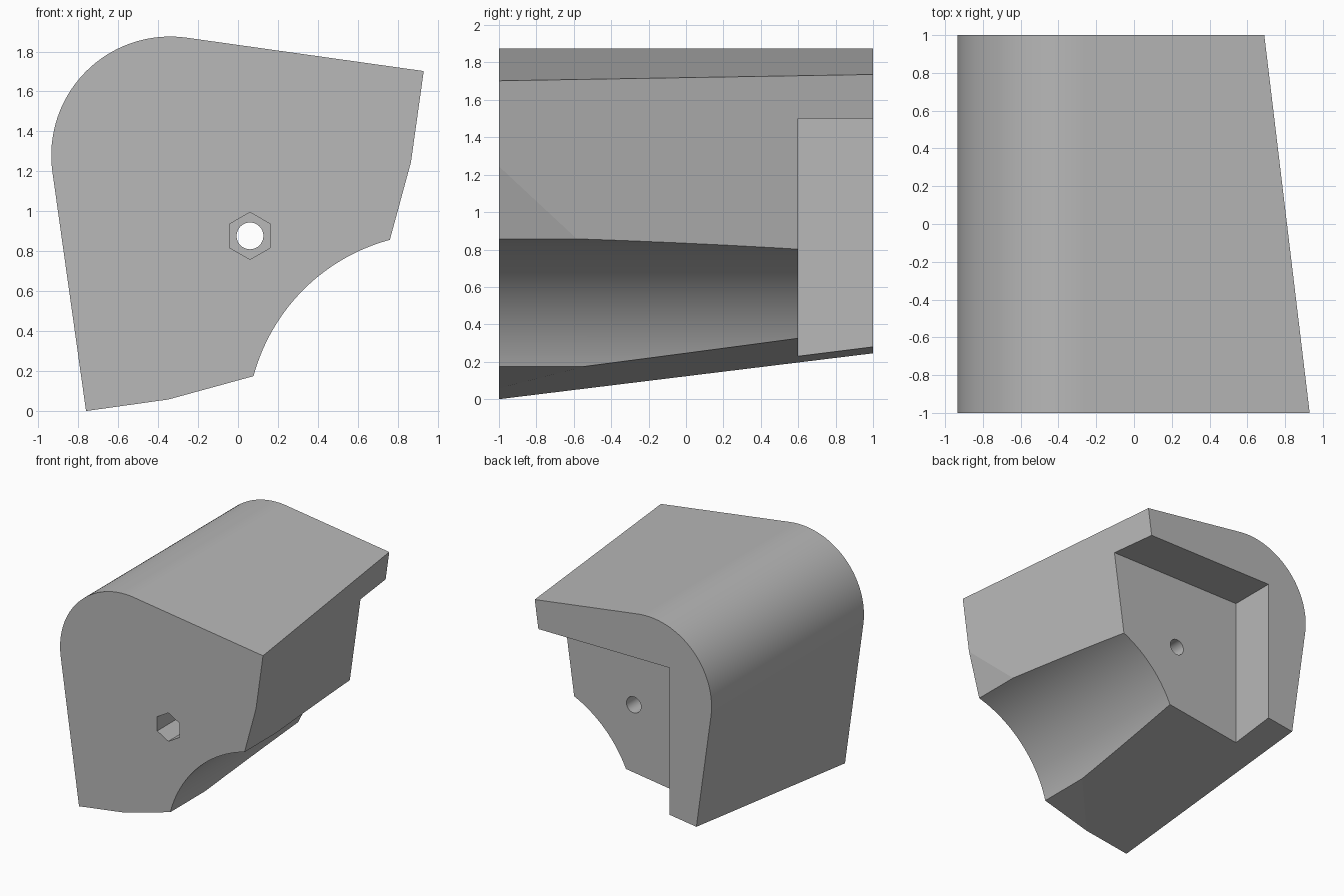
import bpy
import bmesh
from math import radians, cos, sin
from mathutils import Vector, Matrix

cube = bpy.data.objects.get("Cube")
if cube:
    bpy.data.objects.remove(cube, do_unlink=True)

grey = bpy.data.materials.new("light grey")
grey.use_nodes = True
colour = (0.48, 0.48, 0.48, 1)
grey.diffuse_color = colour
grey.node_tree.nodes["Principled BSDF"].inputs["Base Color"].default_value = colour


def arc(cx, cz, r, start, end, steps):
    """Points on a circular arc in the x-z plane."""
    angles = [radians(start + (end - start) * i / steps) for i in range(steps + 1)]
    return [(cx + r * cos(a), cz + r * sin(a)) for a in angles]


def prism(name, profile, y0, y1, planes=()):
    """Extrude an x-z profile along y, then trim it with (point, outward normal) planes."""
    bm = bmesh.new()
    face = bm.faces.new([bm.verts.new((x, y0, z)) for x, z in profile])
    extruded = bmesh.ops.extrude_face_region(bm, geom=[face])["geom"]
    moved = [v for v in extruded if isinstance(v, bmesh.types.BMVert)]
    bmesh.ops.translate(bm, verts=moved, vec=(0, y1 - y0, 0))
    for point, normal in planes:
        cut = bmesh.ops.bisect_plane(bm, geom=bm.verts[:] + bm.edges[:] + bm.faces[:],
                                     plane_co=point, plane_no=normal, clear_outer=True)
        rim = [e for e in cut["geom_cut"] if isinstance(e, bmesh.types.BMEdge)]
        bmesh.ops.edgeloop_fill(bm, edges=rim)
    bmesh.ops.recalc_face_normals(bm, faces=bm.faces[:])
    mesh = bpy.data.meshes.new(name)
    bm.to_mesh(mesh)
    bm.free()
    mesh.materials.append(grey)
    obj = bpy.data.objects.new(name, mesh)
    bpy.context.collection.objects.link(obj)
    return obj


# Bracket body: rounded outer corner, scooped inner corner, tapered towards the back
outline = [(-0.7535, -0.053)]
outline += arc(1.01, -0.075, 0.965, 165, 105, 28)
outline += [(0.988, 1.694)]
outline += arc(-0.34, 1.28, 0.595, 82, 188, 40)
taper = [(Vector((-0.761, -1, 0)), Vector((0.1405, 0.125, -1))),
         (Vector((0.93, -1, 1.702)), Vector((1, 0.1225, -0.1405)))]
body = prism("bracket_body", outline, -1, 1, taper)

# Cutters: rear notch, round bolt hole, hexagonal nut pocket
cutters = [
    prism("rear_notch_cutter", [(-0.55, -0.5), (1.5, -0.5), (1.5, 1.5), (-0.55, 1.5)], 0.6, 1.5),
    prism("bolt_hole_cutter", arc(0.06, 0.877, 0.067, 0, 355, 71), -1.5, 1.5),
    prism("nut_pocket_cutter", arc(0.06, 0.877, 0.118, 30, 330, 5), -1.5, 0.2),
]

bpy.ops.object.select_all(action="DESELECT")
bpy.context.view_layer.objects.active = body
body.select_set(True)
for cutter in cutters:
    cutter.hide_render = True
    mod = body.modifiers.new(cutter.name, "BOOLEAN")
    mod.operation = "DIFFERENCE"
    mod.solver = "EXACT"
    mod.object = cutter
    bpy.ops.object.modifier_apply(modifier=mod.name)
    bpy.data.objects.remove(cutter, do_unlink=True)

# Smooth the curved walls, keep the flat faces flat
bpy.ops.object.shade_smooth_by_angle(angle=radians(6))
weighted = body.modifiers.new("flat_faces", "WEIGHTED_NORMAL")
weighted.keep_sharp = True
